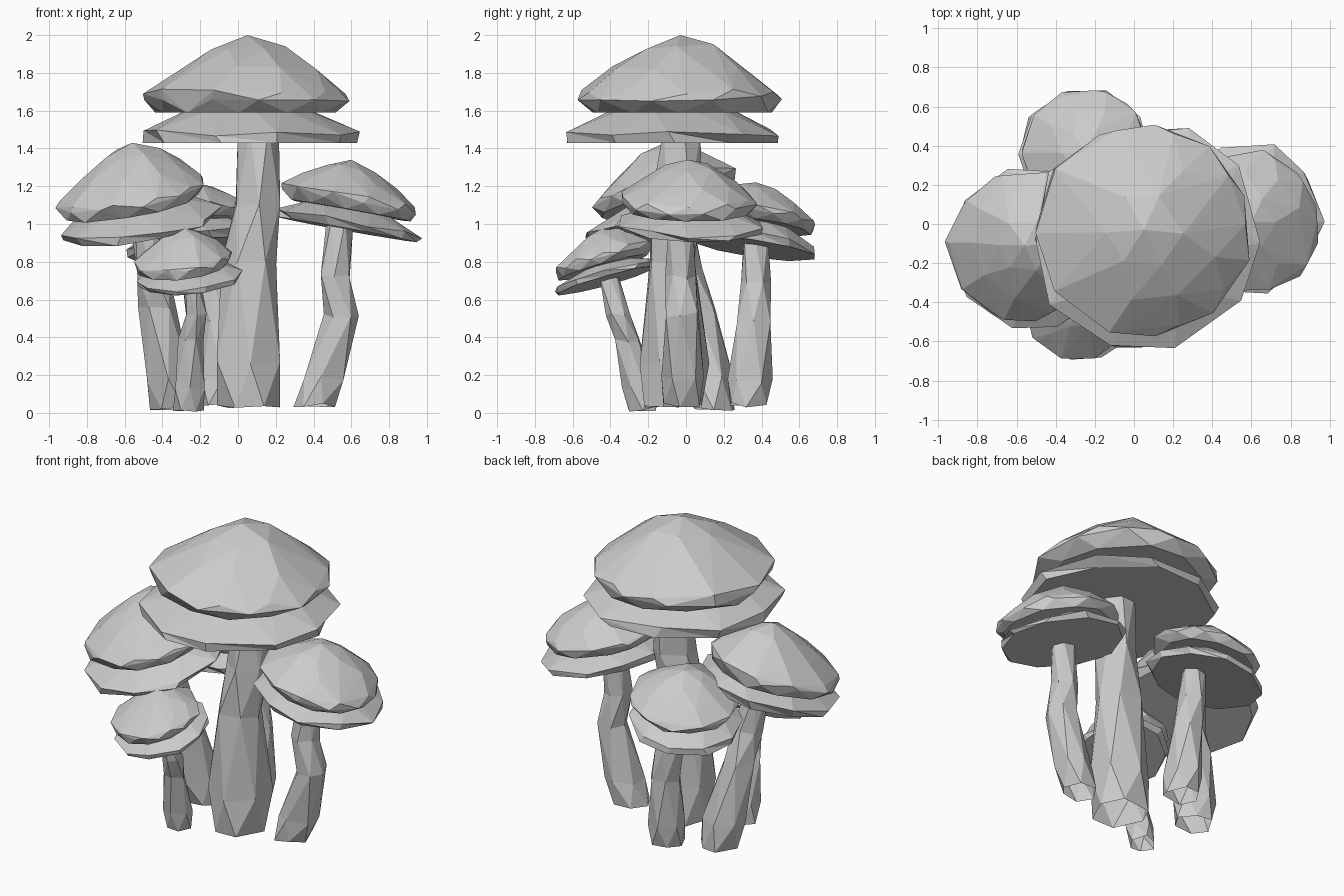
import bpy, bmesh, random
from math import sin, cos, pi
from mathutils import Vector

cube = bpy.data.objects.get("Cube")
if cube:
    bpy.data.objects.remove(cube)

grey = (0.6, 0.6, 0.6, 1)
stone = bpy.data.materials.new("stone_grey")
stone.use_nodes = True
stone.diffuse_color = grey
stone.node_tree.nodes["Principled BSDF"].inputs["Base Color"].default_value = grey
rng = random.Random(4)


def finish(name, bm):
    """Turn the finished surface into a flat-shaded grey object."""
    bmesh.ops.recalc_face_normals(bm, faces=bm.faces)
    mesh = bpy.data.meshes.new(name)
    bm.to_mesh(mesh)
    bm.free()
    mesh.materials.append(stone)
    bpy.context.collection.objects.link(bpy.data.objects.new(name, mesh))


def ring(bm, centre, radius, sides, turn=0, rough=0.05, lift=0, lean=(0, 0)):
    """Uneven ring of vertices; lean drops it towards one side."""
    verts = []
    for i in range(sides):
        angle = 2 * pi * (i + turn + rng.uniform(-rough, rough) * 2) / sides
        reach = radius * (1 + rng.uniform(-rough, rough))
        dx, dy = reach * cos(angle), reach * sin(angle)
        dz = rng.uniform(-lift, lift) - lean[0] * dx - lean[1] * dy
        verts.append(bm.verts.new(centre + Vector((dx, dy, dz))))
    return verts


def skin(bm, rings):
    """Triangulated wall between equal rings, closed at the top."""
    for low, high in zip(rings, rings[1:]):
        count = len(low)
        for i in range(count):
            j = (i + 1) % count
            bm.faces.new((low[i], low[j], high[i]))
            bm.faces.new((low[j], high[j], high[i]))
    bm.faces.new(rings[-1])


def cap(name, base, radius, height, lean):
    """Faceted dome: hull of uneven rings, from underside to peak."""
    bm = bmesh.new()
    up = Vector((0, 0, height))
    profile = ((0.9, 0, 11), (1, 0.18, 11), (0.98, 0.28, 10), (0.69, 0.56, 9), (0.36, 0.85, 6))
    for k, (width, level, sides) in enumerate(profile):
        lift = 0.04 * height if k else 0
        ring(bm, base + up * level, radius * width, sides, k / 2, lift=lift, lean=lean)
    bm.verts.new(base + up)
    hull = bmesh.ops.convex_hull(bm, input=bm.verts)
    inside = {v for v in hull["geom_interior"] if isinstance(v, bmesh.types.BMVert)}
    bmesh.ops.delete(bm, geom=list(inside), context="VERTS")
    finish(name, bm)


def frill(name, base, radius, height, lean):
    """Flared skirt under the cap with a flat underside."""
    bm = bmesh.new()
    up = Vector((0, 0, height))
    profile = ((0.96, 0, 0, 0), (1, 0.32, 0, 0.12), (0.55, 1, 0.5, 0.05))
    rings = [ring(bm, base + up * level, radius * width, 10, turn, lift=lift * height, lean=lean)
             for width, level, turn, lift in profile]
    skin(bm, rings)
    bm.faces.new(rings[0][::-1])
    finish(name, bm)


def stem(name, foot, knee, neck, top, radius):
    """Knobbly six-sided column, open at the foot, thinning upwards."""
    bm = bmesh.new()
    stations = ((foot, 1), (foot.lerp(knee, 0.3), 1.08), (knee, 0.86), (neck, 0.76), (top, 0.64))
    skin(bm, [ring(bm, point, radius * width, 6, k / 2, rough=0.07, lift=0.015)
              for k, (point, width) in enumerate(stations)])
    finish(name, bm)


def mushroom(side, base, radius, height, under, lean, foot, knee, neck, top, stem_radius):
    """Cap on its base, frill on the under point, stem reaching into the frill."""
    base, under, foot, knee, neck = map(Vector, (base, under, foot, knee, neck))
    gap = base.z - under.z
    cap(side + "_mushroom_cap", base, radius, height, lean)
    frill(side + "_mushroom_frill", under, radius * 1.07, gap * 1.1, lean)
    stem(side + "_mushroom_stem", foot, knee, neck, Vector((*top, under.z + gap * 0.4)), stem_radius)


mushroom("tall", base=(0.05, -0.03, 1.59), radius=0.54, height=0.41,
         under=(0.06, -0.07, 1.43), lean=(0, 0),
         foot=(0.06, -0.06, 0.04), knee=(0.06, -0.07, 0.8), neck=(0.11, -0.05, 1.1),
         top=(0.11, -0.02), stem_radius=0.17)
mushroom("left", base=(0.6, 0.01, 1.07), radius=0.36, height=0.27,
         under=(0.58, 0.03, 0.97), lean=(0.18, 0.02),
         foot=(0.41, -0.02, 0.04), knee=(0.55, -0.02, 0.52), neck=(0.515, -0.03, 0.72),
         top=(0.54, -0.02), stem_radius=0.11)
mushroom("right", base=(-0.56, -0.11, 1.1), radius=0.39, height=0.33,
         under=(-0.51, -0.12, 0.98), lean=(-0.17, -0.19),
         foot=(-0.34, 0.14, 0.02), knee=(-0.43, 0.06, 0.55), neck=(-0.45, 0, 0.75),
         top=(-0.5, -0.04), stem_radius=0.12)
mushroom("back", base=(-0.25, 0.37, 0.99), radius=0.32, height=0.23,
         under=(-0.25, 0.36, 0.87), lean=(-0.14, 0.14),
         foot=(-0.09, 0.33, 0.04), knee=(-0.11, 0.36, 0.48), neck=(-0.14, 0.37, 0.7),
         top=(-0.16, 0.37), stem_radius=0.11)
mushroom("front", base=(-0.29, -0.44, 0.77), radius=0.26, height=0.21,
         under=(-0.25, -0.42, 0.7), lean=(-0.1, -0.28),
         foot=(-0.26, -0.23, 0.02), knee=(-0.25, -0.31, 0.38), neck=(-0.22, -0.36, 0.52),
         top=(-0.25, -0.41), stem_radius=0.08)
